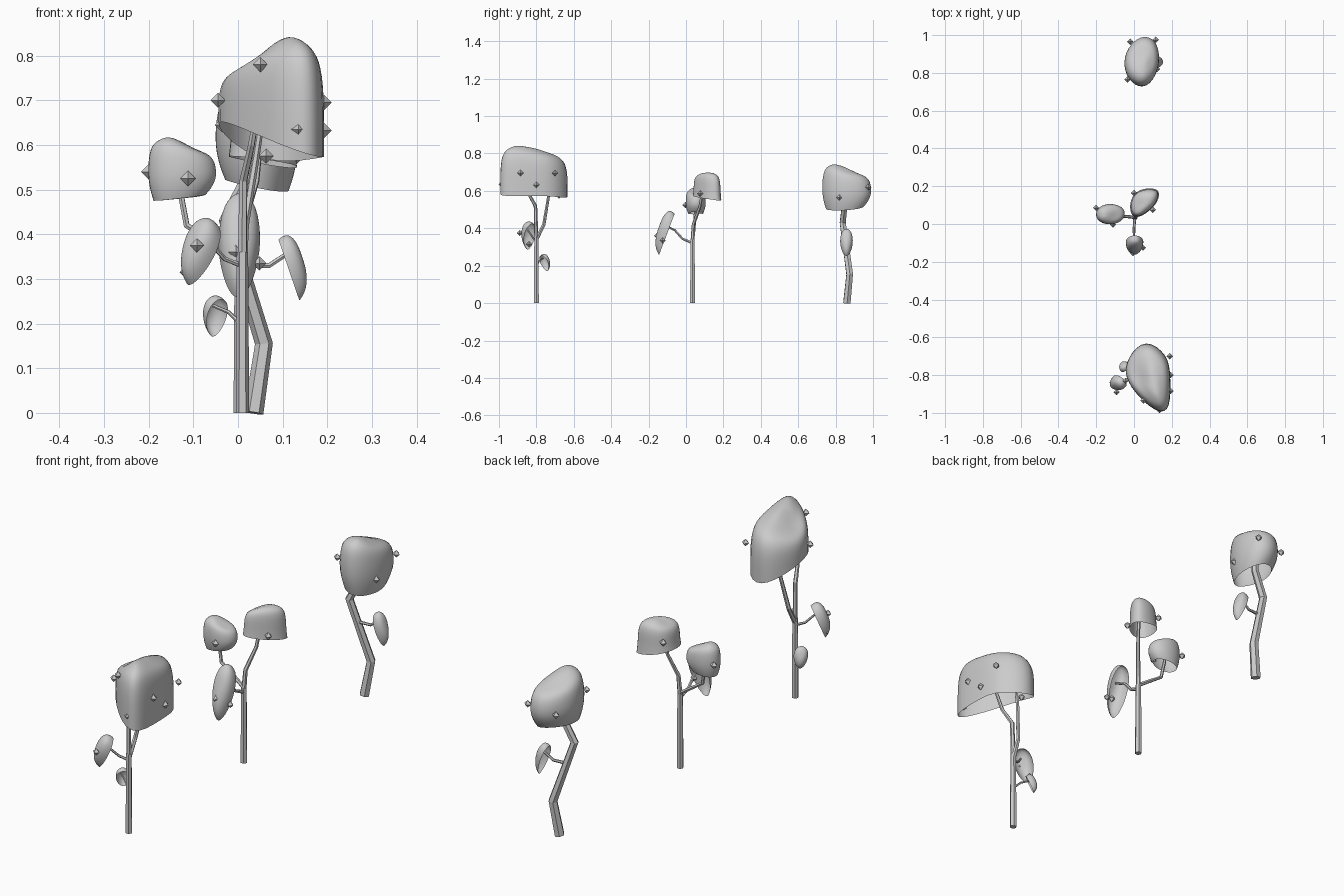
import bpy, math
from mathutils import Vector

if "Cube" in bpy.data.objects:
    bpy.data.objects.remove(bpy.data.objects["Cube"], do_unlink=True)

grey = bpy.data.materials.new("plain grey")
grey.use_nodes = True
grey.diffuse_color = (0.6, 0.6, 0.6, 1)
grey.node_tree.nodes["Principled BSDF"].inputs["Base Color"].default_value = (0.6, 0.6, 0.6, 1)


def mesh_object(name, verts, faces):
    mesh = bpy.data.meshes.new(name)
    mesh.from_pydata(verts, [], faces)
    mesh.materials.append(grey)
    obj = bpy.data.objects.new(name, mesh)
    bpy.context.collection.objects.link(obj)
    return obj


def select(obj):
    bpy.ops.object.select_all(action="DESELECT")
    obj.select_set(True)
    bpy.context.view_layer.objects.active = obj


def shell(name, rings, peak):
    """Open smooth dome lofted through rings and closed at a peak."""
    n = len(rings[0])
    verts = [v for ring in rings for v in ring] + [peak]
    faces = []
    for r in range(len(rings) - 1):
        for i in range(n):
            j = (i + 1) % n
            faces.append((r * n + i, r * n + j, (r + 1) * n + j, (r + 1) * n + i))
    last = (len(rings) - 1) * n
    faces += [(last + i, last + (i + 1) % n, len(verts) - 1) for i in range(n)]
    obj = mesh_object(name, verts, faces)
    obj.modifiers.new("smooth", "SUBSURF").levels = 2
    obj.modifiers["smooth"].render_levels = 2
    select(obj)
    bpy.ops.object.shade_smooth()
    return obj


def canopy(name, outline, rim, shoulder, peak, flare):
    """Crown from a plan outline, rim heights, shoulder heights and a peak."""
    peak = Vector(peak)
    # scale of the outline, height from rim (0) to shoulder (1)
    profile = [(flare, 0), ((flare + 1.04) / 2, 0.15), (1.04, 0.4), (1.02, 0.72), (0.9, 0.97), (0.55, 1.08)]
    rings = []
    for scale, t in profile:
        ring = []
        for (x, y), low, high in zip(outline, rim, shoulder):
            ring.append((peak.x + (x - peak.x) * scale, peak.y + (y - peak.y) * scale,
                         min(low + (high - low) * t, peak.z)))
        rings.append(ring)
    return shell(name, rings, peak)


def leaf(name, top, tip, out, width, depth):
    """Hanging cupped leaf, bulging towards out."""
    top, tip = Vector(top), Vector(tip)
    axis = (tip - top) / 2
    out = Vector(out)
    out = (out - out.project(axis)).normalized()
    side = axis.cross(out).normalized()
    mid = (top + tip) / 2
    rings = []
    for scale, lift in ((1.08, 0), (1.05, 0.4), (0.88, 0.8), (0.5, 1.05)):
        centre = mid + out * depth * lift - axis * 0.25 * lift
        ring = []
        for k in range(8):
            a = k * math.pi / 4
            w = width * math.sin(a) * (1 - 0.25 * math.cos(a))
            ring.append(centre + (axis * math.cos(a) + side * w) * scale)
        rings.append(ring)
    return shell(name, rings, mid + out * depth * 1.1 - axis * 0.3)


def limb(name, points, radius, taper=1.0):
    """Faceted tube along a bent path."""
    curve = bpy.data.curves.new(name, "CURVE")
    curve.dimensions = "3D"
    curve.bevel_depth = radius
    curve.bevel_resolution = 1
    curve.use_fill_caps = True
    spline = curve.splines.new("POLY")
    spline.points.add(len(points) - 1)
    for i, p in enumerate(points):
        spline.points[i].co = (*p, 1)
        spline.points[i].radius = 1 + (taper - 1) * i / (len(points) - 1)
    spline.use_smooth = False
    curve.materials.append(grey)
    obj = bpy.data.objects.new(name, curve)
    bpy.context.collection.objects.link(obj)
    select(obj)
    bpy.ops.object.convert(target="MESH")
    bpy.ops.object.shade_flat()


def fruits(name, places, r=0.018):
    for x, y, z in places:
        verts = [(x + r, y, z), (x, y + r, z), (x - r, y, z), (x, y - r, z), (x, y, z + r), (x, y, z - r)]
        faces = [(i, (i + 1) % 4, 4) for i in range(4)] + [((i + 1) % 4, i, 5) for i in range(4)]
        mesh_object(name, verts, faces)


# Front tree
canopy("front_tree_crown",
       [(.19, -.81), (.18, -.7), (.06, -.61), (-.03, -.71), (-.05, -.81), (.03, -.92), (.13, -1), (.19, -.98)],
       [.575, .57, .555, .62, .665, .63, .585, .57],
       [.8, .79, .79, .76, .76, .8, .82, .82], (.1, -.86, .85), 1.04)
limb("front_tree_trunk", [(.01, -.8, 0), (.01, -.8, .36)], .015, .85)
limb("front_tree_branch", [(.01, -.8, .35), (.012, -.805, .52), (.03, -.85, .6), (.05, -.88, .72)], .011, .6)
limb("front_tree_branch", [(.01, -.8, .34), (.015, -.76, .42), (.04, -.735, .57), (.06, -.73, .7)], .011, .6)
leaf("front_tree_leaf", (-.05, -.825, .425), (-.112, -.845, .285), (-.6, -.6, .4), .042, .045)
leaf("front_tree_small_leaf", (-.04, -.775, .255), (-.055, -.74, .17), (-.5, .5, .5), .03, .03)
limb("front_tree_twig", [(.008, -.8, .33), (-.03, -.815, .345), (-.07, -.845, .39)], .006, .8)
limb("front_tree_twig", [(.005, -.8, .2), (-.02, -.785, .225), (-.055, -.765, .24)], .005, .8)
fruits("front_tree_fruit", [(.05, -.935, .78), (.135, -.985, .635), (.193, -.8, .632), (.193, -.885, .695),
                            (.19, -.7, .695), (-.045, -.83, .7), (.063, -.68, .575)], .017)
fruits("front_tree_leaf_fruit", [(-.092, -.89, .375), (-.115, -.84, .315)], .016)

# Middle tree
canopy("middle_tree_left_crown",
       [(-.045, .05), (-.06, .09), (-.12, .11), (-.185, .095), (-.207, .05), (-.185, .01), (-.13, -.005), (-.07, .01)],
       [.49, .485, .48, .475, .475, .475, .48, .485],
       [.58, .585, .595, .605, .6, .605, .6, .585], (-.15, .05, .622), .78)
canopy("middle_tree_top_crown",
       [(.125, .13), (.13, .18), (.06, .185), (0, .16), (-.02, .09), (0, .035), (.05, .05), (.1, .09)],
       [.555, .545, .555, .57, .575, .575, .57, .56],
       [.685, .685, .685, .675, .67, .68, .685, .685], (.06, .11, .7), 1.1)
leaf("middle_tree_leaf", (.005, -.06, .48), (.0, -.145, .255), (0, -.8, .4), .047, .05)
limb("middle_tree_trunk", [(.005, .035, 0), (.005, .035, .34)], .015, .85)
limb("middle_tree_branch", [(.005, .035, .33), (.01, .04, .42), (.04, .075, .52), (.055, .1, .66)], .011, .6)
limb("middle_tree_branch", [(.005, .035, .34), (-.04, .04, .37), (-.115, .045, .42), (-.13, .05, .5), (-.13, .05, .58)], .009, .7)
limb("middle_tree_branch", [(.005, .035, .32), (0, -.02, .345), (0, -.06, .39), (0, -.12, .42)], .008, .7)
fruits("middle_tree_fruit", [(-.112, -.003, .525), (-.2, .085, .54), (.0, .165, .62), (.1, .075, .585)], .017)
fruits("middle_tree_leaf_fruit", [(-.005, -.155, .36), (.048, -.125, .335)], .016)

# Back tree
canopy("back_tree_crown",
       [(.14, .86), (.12, .965), (.06, .995), (0, .97), (-.055, .89), (-.045, .78), (.03, .715), (.1, .75)],
       [.495, .505, .52, .525, .525, .52, .505, .495],
       [.69, .685, .68, .685, .7, .72, .725, .72], (.045, .82, .745), .8)
limb("back_tree_trunk", [(.035, .86, 0), (.058, .875, .155), (-.025, .838, .43), (.03, .85, .54), (.04, .855, .66)], .022, .65)
leaf("back_tree_leaf", (.09, .858, .39), (.138, .858, .25), (.8, 0, .5), .034, .035)
limb("back_tree_twig", [(.005, .85, .33), (.07, .855, .33), (.115, .86, .36)], .007, .8)
fruits("back_tree_fruit", [(-.035, .765, .645), (-.02, .965, .6), (.115, .975, .62), (.122, .82, .565)], .017)
